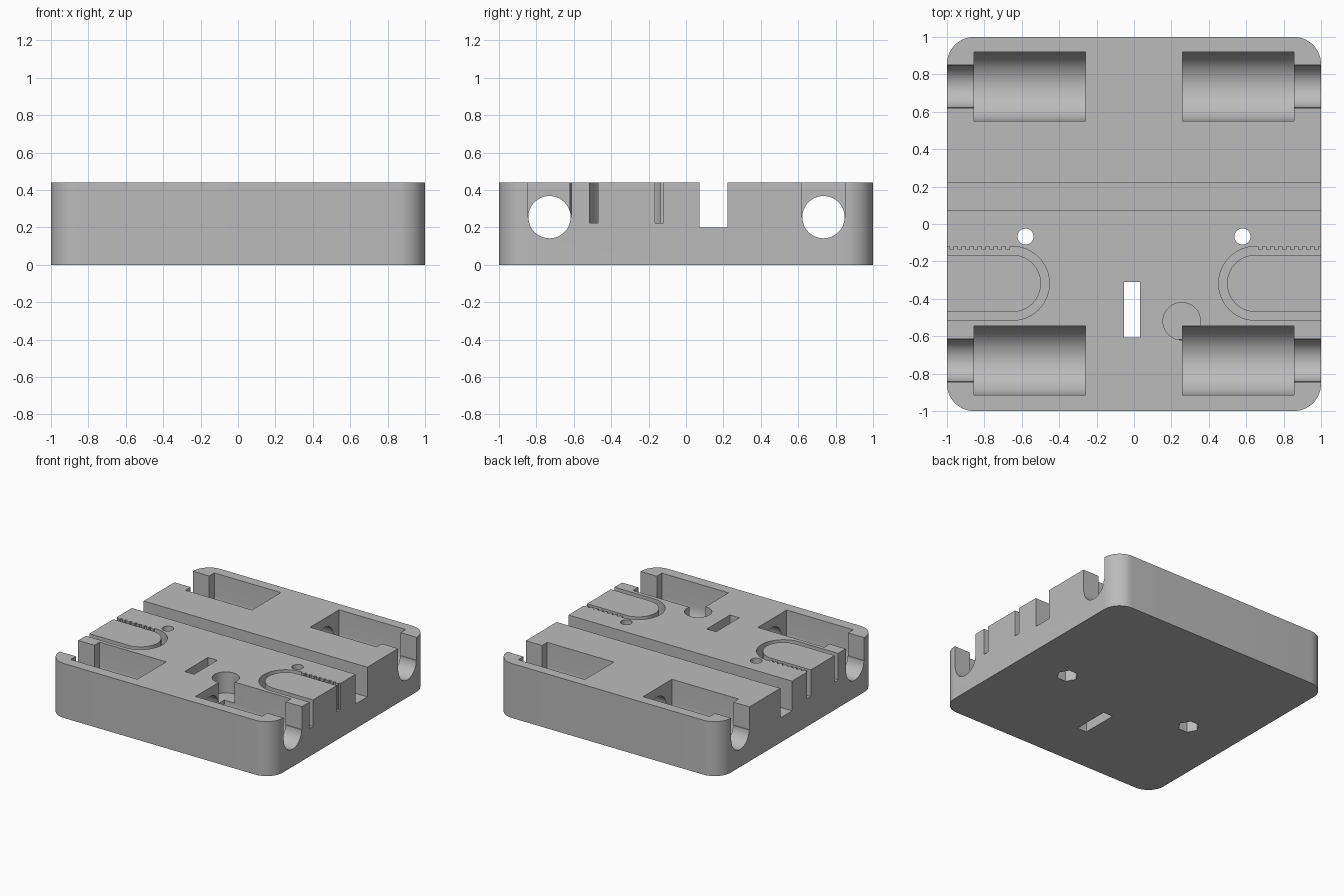
import bpy, bmesh, math

cube = bpy.data.objects.get("Cube")
if cube:
    bpy.data.objects.remove(cube, do_unlink=True)

grey = bpy.data.materials.new("light grey")
grey.use_nodes = True
colour = (0.5, 0.5, 0.5, 1)
grey.diffuse_color = colour
grey.node_tree.nodes["Principled BSDF"].inputs["Base Color"].default_value = colour

HEIGHT, ABOVE = 0.44, 0.6
cutters = []


def arc(cx, cy, r, start, end, steps):
    """Points on an arc, angles in degrees."""
    return [(cx + r * math.cos(math.radians(start + (end - start) * i / steps)),
             cy + r * math.sin(math.radians(start + (end - start) * i / steps)))
            for i in range(steps + 1)]


def circle(cx, cy, r, n=48):
    return arc(cx, cy, r, 0, 360, n)[:-1]


def rect(a0, a1, b0, b1):
    return [(a0, b0), (a1, b0), (a1, b1), (a0, b1)]


def prism(name, points, axis, lo, hi):
    """Extrude a profile along x (points are y, z) or along z (points are x, y)."""
    place = (lambda p, t: (t, *p)) if axis == "x" else (lambda p, t: (*p, t))
    bm = bmesh.new()
    bottom = [bm.verts.new(place(p, lo)) for p in points]
    top = [bm.verts.new(place(p, hi)) for p in points]
    bm.faces.new(bottom[::-1])
    bm.faces.new(top)
    for i in range(len(points)):
        j = (i + 1) % len(points)
        bm.faces.new((bottom[i], bottom[j], top[j], top[i]))
    bmesh.ops.recalc_face_normals(bm, faces=bm.faces)
    mesh = bpy.data.meshes.new(name)
    bm.to_mesh(mesh)
    bm.free()
    mesh.materials.append(grey)
    obj = bpy.data.objects.new(name, mesh)
    bpy.context.collection.objects.link(obj)
    return obj


def cut(*args):
    obj = prism(*args)
    obj.hide_render = True
    cutters.append(obj)


# Rounded square block
R = 0.145
outline = []
for k, (sx, sy) in enumerate([(1, 1), (-1, 1), (-1, -1), (1, -1)]):
    outline += arc(sx * (1 - R), sy * (1 - R), R, 90 * k, 90 * k + 90, 14)
block = prism("chassis_block", outline, "z", 0, HEIGHT)

# Axle tunnels, roller pockets and open axle slots
AXLE_Z = 0.255
for y in (-0.73, 0.735):
    cut("axle_tunnel", circle(y, AXLE_Z, 0.113), "x", -1.2, 1.2)
    pocket = arc(y, AXLE_Z, 0.184, 180, 360, 32) + [(y + 0.184, ABOVE), (y - 0.184, ABOVE)]
    for side in (-1, 1):
        inner, wall = sorted((side * 0.26, side * 0.855))
        cut("roller_pocket", pocket, "x", inner, wall)
        lo, hi = sorted((side * 0.8, side * 1.2))
        cut("axle_slot", rect(y - 0.118, y + 0.118, AXLE_Z, ABOVE), "x", lo, hi)

# Cross channel
cut("cross_channel", rect(0.073, 0.223, 0.2, ABOVE), "x", -1.2, 1.2)

# Toothed U-shaped grooves, screw holes and nut recesses on both sides
CX, CY, OUTER, INNER, PITCH = 0.65, -0.3175, 0.1975, 0.1525, 0.043
for side in (-1, 1):
    path = [(1.2, CY - OUTER)] + arc(CX, CY, OUTER, 270, 90, 32)
    for i in range(8):
        x, y = CX + 0.012 + i * PITCH, CY + OUTER
        path += [(x, y), (x, y - 0.015), (x + 0.024, y - 0.015), (x + 0.024, y)]
    path += [(1.2, CY + OUTER), (1.2, CY + INNER)]
    path += arc(CX, CY, INNER, 90, 270, 32) + [(1.2, CY - INNER)]
    cut("toothed_groove", [(side * x, y) for x, y in path], "z", 0.225, ABOVE)
    cut("screw_hole", circle(side * 0.58, -0.067, 0.043, 32), "z", -0.2, ABOVE)
    cut("nut_recess", circle(side * 0.58, -0.067, 0.08, 6), "z", -0.2, 0.12)

# Through slot and round blind hole
cut("switch_slot", rect(-0.053, 0.031, -0.606, -0.309), "z", -0.2, ABOVE)
cut("round_recess", circle(0.255, -0.52, 0.1), "z", 0.27, ABOVE)

# Apply all cuts, then remove the cutters
for cutter in cutters:
    mod = block.modifiers.new(cutter.name, "BOOLEAN")
    mod.operation, mod.solver, mod.object = "DIFFERENCE", "EXACT", cutter
bpy.context.view_layer.update()
evaluated = block.evaluated_get(bpy.context.evaluated_depsgraph_get())
result = bpy.data.meshes.new_from_object(evaluated)
block.modifiers.clear()
block.data = result
for cutter in cutters:
    bpy.data.objects.remove(cutter, do_unlink=True)
result.materials.clear()
result.materials.append(grey)
for face in result.polygons:
    face.material_index = 0

bpy.ops.object.select_all(action="DESELECT")
block.select_set(True)
bpy.context.view_layer.objects.active = block
bpy.ops.object.shade_smooth_by_angle(angle=math.radians(30))
